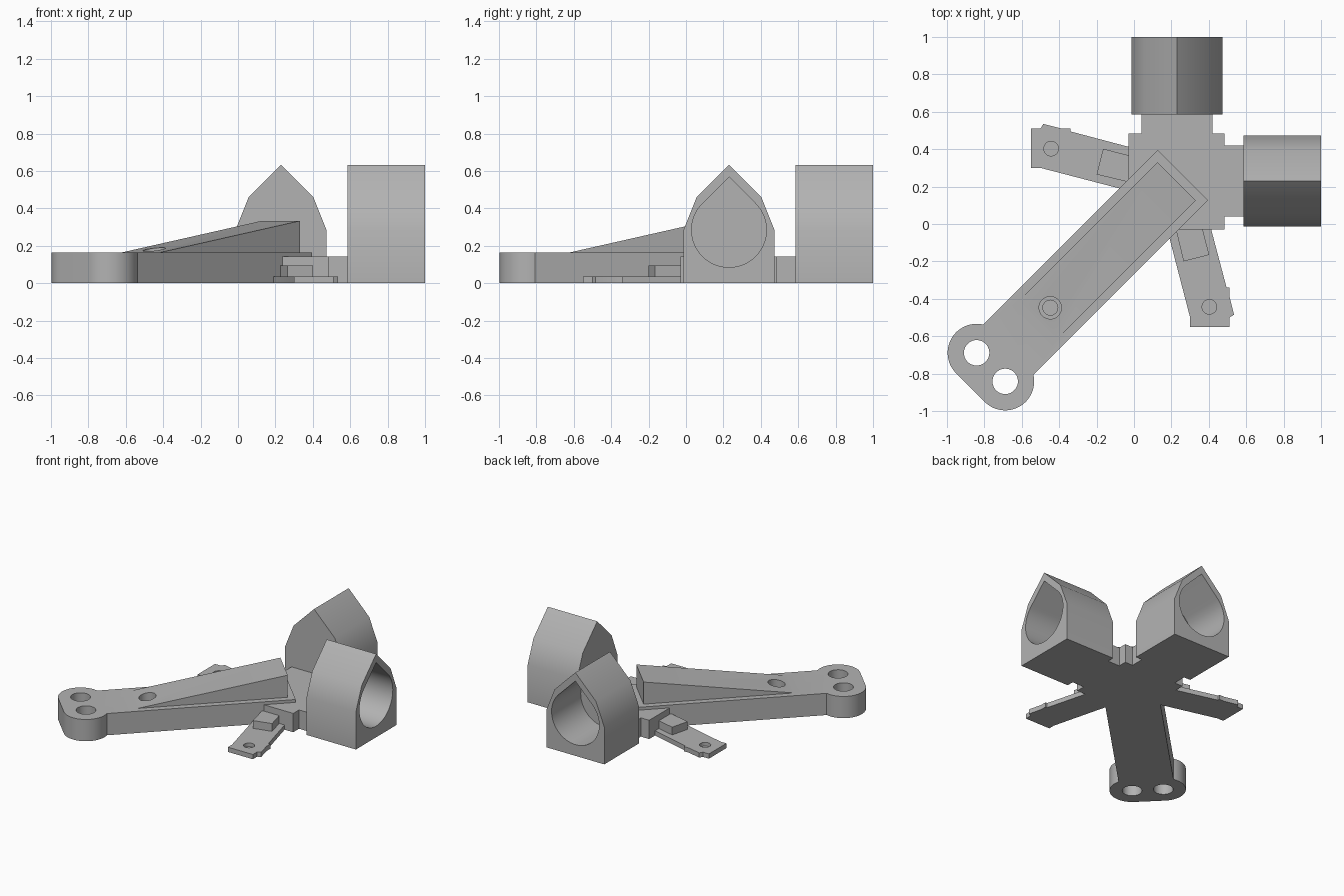
import bpy, bmesh, math
from mathutils import Matrix, Vector

if "Cube" in bpy.data.objects:
    bpy.data.objects.remove(bpy.data.objects["Cube"])

grey = bpy.data.materials.new("grey plastic")
grey.diffuse_color = (0.45, 0.45, 0.45, 1)
grey.use_nodes = True
grey.node_tree.nodes["Principled BSDF"].inputs["Base Color"].default_value = grey.diffuse_color

# Frames: columns are the images of local x, y, z
def frame(x, y, z, origin=(0, 0, 0)):
    m = Matrix((x, y, z)).transposed().to_4x4()
    m.translation = Vector(origin)
    return m

S = math.sqrt(0.5)
PLAIN = Matrix.Identity(4)
SWAP = frame((0, 1, 0), (1, 0, 0), (0, 0, 1))      # mirror across the diagonal
DIAG = frame((S, S, 0), (-S, S, 0), (0, 0, 1))     # along the long arm
RAMP = frame((S, S, 0), (0, 0, 1), (S, -S, 0))     # side profile of the arm
BACK = frame((1, 0, 0), (0, 0, 1), (0, 1, 0))      # end profile of a socket


def prism(name, pts, a, b, m=PLAIN):
    """Extrude a profile from local z = a to b and place it with m."""
    bm = bmesh.new()
    lo = [bm.verts.new(m @ Vector((x, y, a))) for x, y in pts]
    hi = [bm.verts.new(m @ Vector((x, y, b))) for x, y in pts]
    bm.faces.new(lo)
    bm.faces.new(hi)
    n = len(pts)
    for i in range(n):
        j = (i + 1) % n
        bm.faces.new((lo[i], lo[j], hi[j], hi[i]))
    bmesh.ops.recalc_face_normals(bm, faces=bm.faces)
    me = bpy.data.meshes.new(name)
    bm.to_mesh(me)
    bm.free()
    me.materials.append(grey)
    ob = bpy.data.objects.new(name, me)
    bpy.context.collection.objects.link(ob)
    return ob


def arc(cx, cy, r, a0, a1, n=24):
    return [(cx + r * math.cos(math.radians(a0 + (a1 - a0) * i / n)),
             cy + r * math.sin(math.radians(a0 + (a1 - a0) * i / n))) for i in range(n + 1)]


def circle(cx, cy, r, n=40):
    return arc(cx, cy, r, 0, 360, n)[:-1]


def rect(x0, x1, y0, y1):
    return [(x0, y0), (x1, y0), (x1, y1), (x0, y1)]


def boolean(ob, tool, op='DIFFERENCE'):
    mod = ob.modifiers.new("cut", 'BOOLEAN')
    mod.operation, mod.solver, mod.object = op, 'EXACT', tool
    bpy.context.view_layer.objects.active = ob
    bpy.ops.object.modifier_apply(modifier=mod.name)
    bpy.data.objects.remove(tool)


def smooth(ob):
    bpy.ops.object.select_all(action='DESELECT')
    ob.select_set(True)
    bpy.context.view_layer.objects.active = ob
    bpy.ops.object.shade_smooth_by_angle(angle=math.radians(25))


# Central hub with a neck toward each socket, as one outline
prism("hub", [(-0.03, -0.03), (0.485, -0.03), (0.485, 0.04), (0.60, 0.04), (0.60, 0.42),
              (0.485, 0.42), (0.485, 0.485), (0.42, 0.485), (0.42, 0.60), (0.04, 0.60),
              (0.04, 0.485), (-0.03, 0.485)], 0, 0.143)

# Long arm with a rounded two-hole lug
V, R, U = 0.108, 0.155, -1.082
t = math.degrees(math.asin((0.19 - V) / R))
arm = prism("long_arm", [(0.37, -0.19), (0.37, 0.19)] + arc(U, V, R, t, 180)
            + arc(U, -V, R, 180, 360 - t), 0, 0.165, DIAG)
for v in (-V, V):
    boolean(arm, prism("lug_hole", circle(U, v, 0.068), -0.1, 0.3, DIAG))

# Rising ramp on the arm, with a stepped screw recess
ramp = prism("ramp", [(-0.73, 0.165), (0.322, 0.333), (0.322, 0.1), (-0.73, 0.1)],
             -0.145, 0.145, RAMP)
boolean(arm, ramp, 'UNION')
for r, z in ((0.06, 0.11), (0.04, 0.04)):
    boolean(arm, prism("screw_recess", circle(-0.633, 0, r), z, 0.5, DIAG))
smooth(arm)

# Mirrored pairs: pointed sockets, thin tabs and their blocks
C = 0.23
outer = [(C - 0.243, 0), (C + 0.243, 0), (C + 0.243, 0.285), (C + 0.173, 0.46),
         (C, 0.633), (C - 0.173, 0.46), (C - 0.243, 0.285)]
teardrop = arc(C, 0.285, 0.2, 135, 405, 48) + [(C, 0.285 + 0.2 / S)]
tab = [(0.17, 0.0), (0.30, -0.50), (0.30, -0.55), (0.51, -0.55), (0.51, -0.50),
       (0.535, -0.485), (0.51, -0.385), (0.51, -0.34), (0.495, -0.34), (0.405, 0.0)]
block = [(0.217, 0.0), (0.265, -0.2), (0.402, -0.165), (0.36, 0.0)]
for side, m in (("back", PLAIN), ("right", SWAP)):
    socket = prism(side + "_socket", outer, 0.585, 1.0, m @ BACK)
    boolean(socket, prism("socket_bore", teardrop, 0.65, 1.1, m @ BACK))
    smooth(socket)
    other = "front" if side == "back" else "left"
    leg = prism(other + "_tab", tab, 0, 0.036, m)
    boolean(leg, prism("tab_hole", circle(0.403, -0.443, 0.039), 0.008, 0.1, m))
    smooth(leg)
    prism(other + "_block", block, 0.02, 0.095, m)
